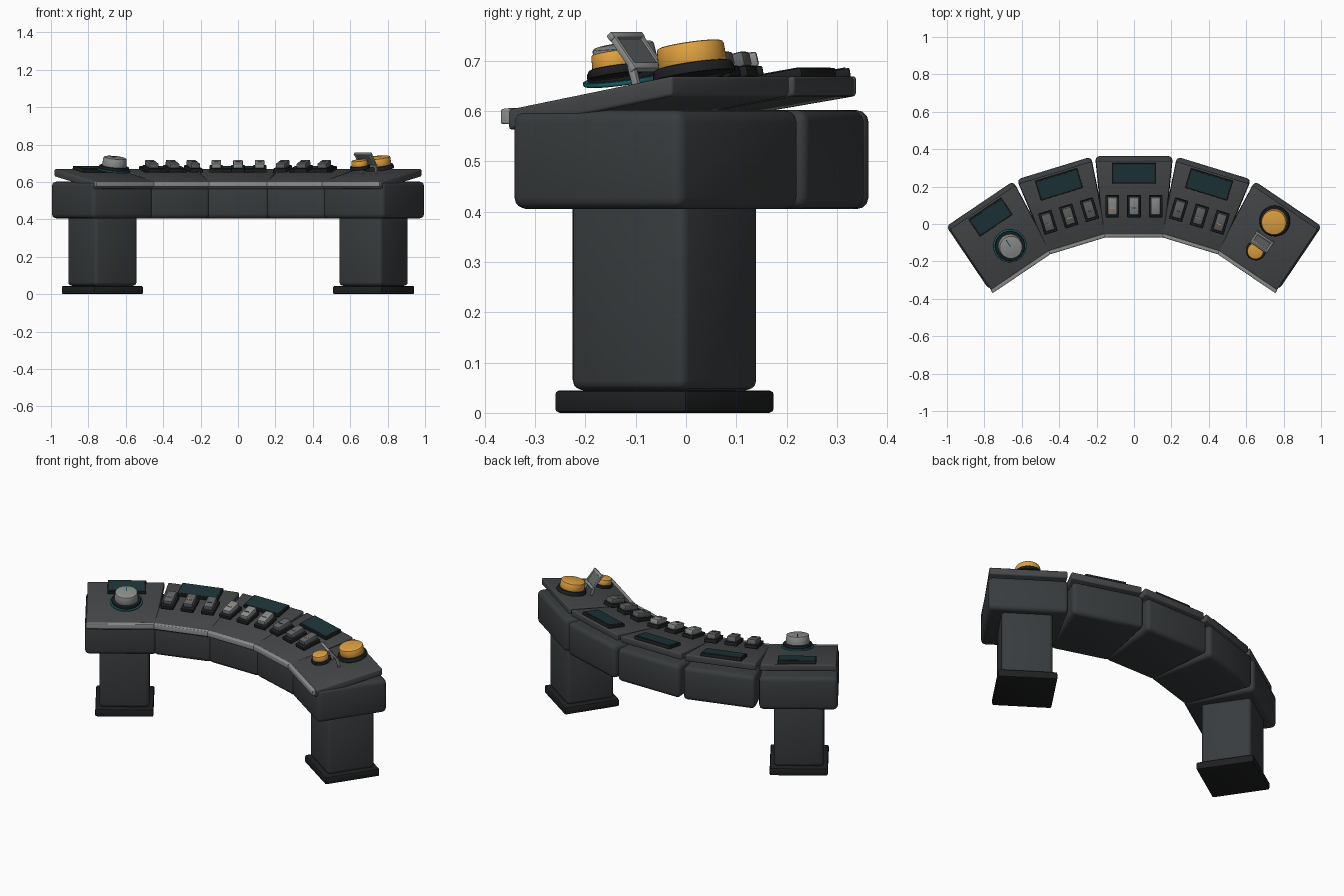
import bpy, bmesh, math
from mathutils import Matrix, Vector

if "Cube" in bpy.data.objects:
    bpy.data.objects.remove(bpy.data.objects["Cube"])

YC = -1.10                 # centre of the console arc
STEP = math.radians(17)    # turn between segments
TILT = math.radians(9.7)   # slope of the control deck


def mat(name, c):
    m = bpy.data.materials.new(name)
    m.diffuse_color = (*c, 1)
    m.use_nodes = True
    m.node_tree.nodes["Principled BSDF"].inputs["Base Color"].default_value = m.diffuse_color
    return m


BODY = mat("body_grey", (0.040, 0.045, 0.048))
DECK = mat("deck_grey", (0.058, 0.062, 0.065))
BLACK = mat("black", (0.013, 0.014, 0.015))
TEAL = mat("teal", (0.01, 0.11, 0.13))
GLASS = mat("screen_glass", (0.012, 0.035, 0.042))
ORANGE = mat("orange", (0.75, 0.36, 0.05))
LIGHT = mat("light_grey", (0.27, 0.28, 0.28))
MID = mat("mid_grey", (0.12, 0.125, 0.13))


def frame(seg):
    return Matrix.Translation((0, YC, 0)) @ Matrix.Rotation(-seg * STEP, 4, 'Z')


def finish(bm, name, m, matrix, bevel=0, segs=3):
    bmesh.ops.recalc_face_normals(bm, faces=bm.faces)
    me = bpy.data.meshes.new(name)
    if bevel:
        sharp = [e for e in bm.edges if e.calc_face_angle(0) > 0.6]
        bmesh.ops.bevel(bm, geom=sharp, offset=bevel, segments=segs,
                        profile=0.5, affect='EDGES', clamp_overlap=True)
    bm.to_mesh(me)
    bm.free()
    ob = bpy.data.objects.new(name, me)
    bpy.context.collection.objects.link(ob)
    me.transform(matrix)
    me.materials.append(m)
    me.shade_smooth()
    me.set_sharp_from_angle(angle=math.radians(35))
    return ob


def box(name, seg, pos, size, m, tilt=TILT, bevel=0.004, segs=2):
    bm = bmesh.new()
    bmesh.ops.create_cube(bm, size=1, matrix=Matrix.Diagonal((*size, 1)))
    M = frame(seg) @ Matrix.Translation(pos) @ Matrix.Rotation(tilt, 4, 'X')
    return finish(bm, name, m, M, bevel, segs)


def disc(name, seg, pos, r, h, m, r2=None, bevel=0.004, sides=40):
    bm = bmesh.new()
    bmesh.ops.create_cone(bm, cap_ends=True, segments=sides, radius1=r,
                          radius2=r2 or r, depth=h)
    M = frame(seg) @ Matrix.Translation(pos) @ Matrix.Rotation(TILT, 4, 'X')
    return finish(bm, name, m, M, bevel, 2)


def wedge(name, seg, r0, r1, w0, w1, wend, zlo, zhi, m, bevel):
    """Tapered segment; zlo / zhi give (front, back) heights."""
    a0, a1, b0, b1 = -w0, -w1, w0, w1
    if seg == 2:
        b0 = b1 = wend
    if seg == -2:
        a0 = a1 = -wend
    plan = [(a0, r0, 0), (b0, r0, 0), (b1, r1, 1), (a1, r1, 1)]
    bm = bmesh.new()
    lo = [bm.verts.new((x, y, zlo[i])) for x, y, i in plan]
    hi = [bm.verts.new((x, y, zhi[i])) for x, y, i in plan]
    bm.faces.new(lo[::-1])
    bm.faces.new(hi)
    for i in range(4):
        j = (i + 1) % 4
        bm.faces.new((lo[i], lo[j], hi[j], hi[i]))
    return finish(bm, name, m, frame(seg), bevel)


# Five body and deck segments with the front trim
for s in range(-2, 3):
    wedge("body_segment", s, 1.055, 1.463, 0.168, 0.208, 0.224,
          (0.405, 0.405), (0.602, 0.602), BODY, 0.024)
    wedge("deck_segment", s, 1.045, 1.438, 0.163, 0.204, 0.216,
          (0.562, 0.630), (0.603, 0.670), DECK, 0.007)
    wedge("front_trim", s, 1.028, 1.049, 0.155, 0.158, 0.218,
          (0.574, 0.574), (0.604, 0.606), LIGHT, 0.004)

# Legs and feet under the end segments
for s in (-2, 2):
    box("leg", s, (0.01 * s / 2, 1.282, 0.235), (0.274, 0.274, 0.38), BODY, 0, 0.02, 3)
    box("foot", s, (0.01 * s / 2, 1.282, 0.0225), (0.318, 0.318, 0.045), BLACK, 0, 0.009)

# Display screens
for s in (-2, -1, 0, 1):
    w = 0.21 if s == -2 else 0.235
    box("screen_frame", s, (0, 1.372, 0.668), (w, 0.11, 0.018), BLACK, bevel=0.003)
    box("screen_glass", s, (0, 1.371, 0.677), (w - 0.016, 0.094, 0.004), GLASS, bevel=0)

# Rocker switches
for s in (-1, 0, 1):
    for i in (-1, 0, 1):
        x = i * 0.116
        box("switch_base", s, (x, 1.195, 0.670), (0.074, 0.118, 0.022), BLACK)
        box("switch_cap", s, (x, 1.197, 0.694), (0.052, 0.094, 0.030),
            LIGHT if s == 0 else MID, TILT + 0.06, 0.006)
        mark = (TEAL, LIGHT, ORANGE)[(i + s) % 3]
        box("switch_mark", s, (x, 1.185, 0.7085), (0.026, 0.006, 0.003), mark,
            TILT + 0.06, 0)

# Rotary dial on the left end
p = Vector((0, 1.187, 0))
up = Vector((0, -math.sin(TILT), math.cos(TILT)))


def stack(base, h):
    return base + up * h


d0 = p + Vector((0, 0, 0.665))
disc("dial_ring", -2, d0, 0.090, 0.010, TEAL)
disc("dial_base", -2, stack(d0, 0.011), 0.080, 0.018, BLACK)
disc("dial_knob", -2, stack(d0, 0.043), 0.066, 0.048, LIGHT, 0.061)
box("dial_pointer", -2, stack(d0, 0.068) + Vector((0, 0.025, 0.004)),
    (0.006, 0.04, 0.003), TEAL, bevel=0)

# Large orange push button on the right end
b0 = Vector((0, 1.345, 0.680))
disc("large_button_base", 2, b0, 0.084, 0.022, BLACK, 0.078)
disc("large_button", 2, stack(b0, 0.031), 0.069, 0.044, ORANGE, 0.067, 0.006)

# Small guarded button with its flip cover
s0 = Vector((0.004, 1.160, 0.678))
disc("small_button_base", 2, s0, 0.054, 0.018, BLACK)
disc("small_button", 2, stack(s0, 0.023), 0.045, 0.032, ORANGE, 0.043)
hinge, top = Vector((0.006, 1.237, 0.687)), Vector((0.006, 1.187, 0.748))
lean = math.atan2(top.z - hinge.z, top.y - hinge.y)
length = (top - hinge).length
mid = (top + hinge) / 2
for x in (-0.048, 0.048):
    box("cover_side", 2, mid + Vector((x, 0, 0)), (0.012, length, 0.014), LIGHT, lean, 0.003)
    box("cover_bracket", 2, (0.006 + x, 1.240, 0.667), (0.012, 0.016, 0.05), LIGHT, 0.3, 0.003)
for name, q in (("cover_hinge", hinge), ("cover_top", top)):
    box(name, 2, q, (0.112, 0.016, 0.016), LIGHT, lean, 0.004)
box("cover_glass", 2, mid, (0.09, length, 0.005), MID, lean, 0)
